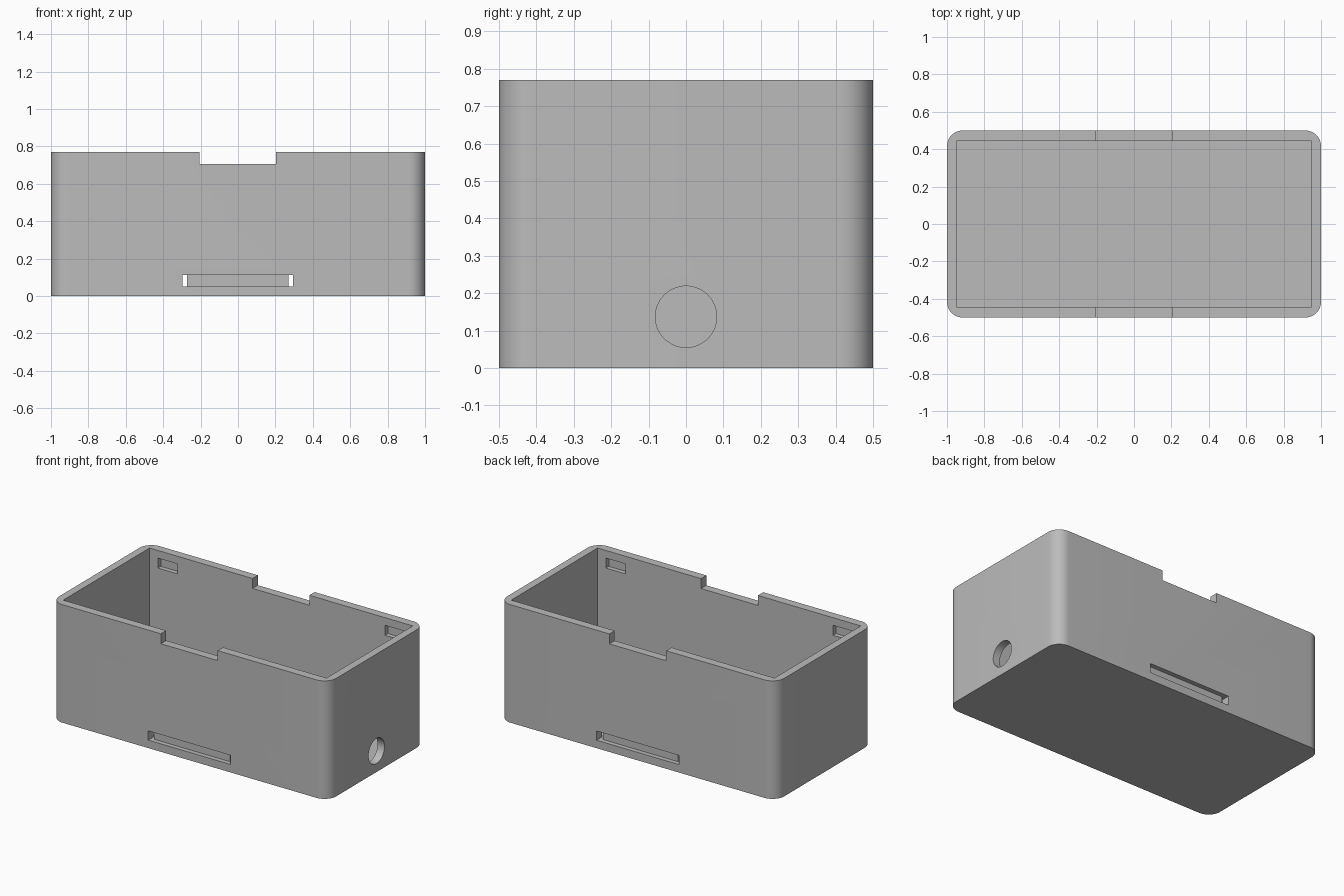
import bpy
import bmesh
from math import radians
from mathutils import Matrix

old = bpy.data.objects.get("Cube")
if old:
    bpy.data.objects.remove(old, do_unlink=True)

HEIGHT = 0.77
INNER_X, INNER_Y = 0.95, 0.445
FLOOR = 0.05

grey = bpy.data.materials.new("plain grey")
grey.use_nodes = True
colour = (0.5, 0.5, 0.5, 1)
grey.diffuse_color = colour
grey.node_tree.nodes["Principled BSDF"].inputs["Base Color"].default_value = colour


def make_object(name, bm):
    mesh = bpy.data.meshes.new(name)
    bmesh.ops.recalc_face_normals(bm, faces=bm.faces)
    bm.to_mesh(mesh)
    bm.free()
    mesh.materials.append(grey)
    obj = bpy.data.objects.new(name, mesh)
    bpy.context.collection.objects.link(obj)
    return obj


def box_bmesh(x, y, z):
    """Box from (low, high) pairs on each axis."""
    bm = bmesh.new()
    bmesh.ops.create_cube(bm, size=1)
    for v in bm.verts:
        for axis, span in enumerate((x, y, z)):
            v.co[axis] = span[1] if v.co[axis] > 0 else span[0]
    return bm


def cut(target, cutter):
    """Subtract a cutter and remove it."""
    cutter.hide_render = True
    mod = target.modifiers.new("cut", "BOOLEAN")
    mod.operation = "DIFFERENCE"
    mod.solver = "EXACT"
    mod.object = cutter
    bpy.context.view_layer.objects.active = target
    bpy.ops.object.modifier_apply(modifier=mod.name)
    bpy.data.objects.remove(cutter, do_unlink=True)


def cut_box(name, x, y, z):
    cut(case, make_object(name, box_bmesh(x, y, z)))


# Outer shell with rounded upright corners
bm = box_bmesh((-1, 1), (-0.5, 0.5), (0, HEIGHT))
uprights = [e for e in bm.edges if abs(e.verts[0].co.z - e.verts[1].co.z) > 0.1]
bmesh.ops.bevel(bm, geom=uprights, offset=0.085, segments=12, profile=0.5, affect="EDGES")
case = make_object("open_case", bm)

# Square-cornered cavity
cut_box("cavity_cutter", (-INNER_X, INNER_X), (-INNER_Y, INNER_Y), (FLOOR, 1))

# Notch in the rim of both long walls
cut_box("rim_notch_cutter", (-0.207, 0.203), (-1, 1), (0.705, 1))

# Strap openings through both long walls
slot_z = (0.052, 0.112)
for x in ((-0.298, -0.273), (0.27, 0.295)):
    cut_box("strap_hole_cutter", x, (-1, 1), slot_z)

for side in (-1, 1):
    # Shallow outer recess between the strap openings
    cut_box("strap_recess_cutter", (-0.298, 0.295),
            sorted((side * 0.47, side * 0.6)), slot_z)
    # Blind lid catches on the inner face of the long walls
    for end in (-1, 1):
        cut_box("lid_catch_cutter", sorted((end * 0.75, end * 0.89)),
                sorted((side * 0.4, side * 0.475)), (0.655, 0.72))

# Round cable hole in one end wall
bm = bmesh.new()
bmesh.ops.create_cone(bm, cap_ends=True, segments=64, radius1=0.082, radius2=0.082,
                      depth=0.3, matrix=Matrix.Translation((1, 0, 0.137))
                      @ Matrix.Rotation(radians(90), 4, "Y"))
cut(case, make_object("cable_hole_cutter", bm))

# Smooth corners, crisp edges
bpy.ops.object.select_all(action="DESELECT")
case.select_set(True)
bpy.context.view_layer.objects.active = case
bpy.ops.object.shade_smooth_by_angle(angle=radians(30))
